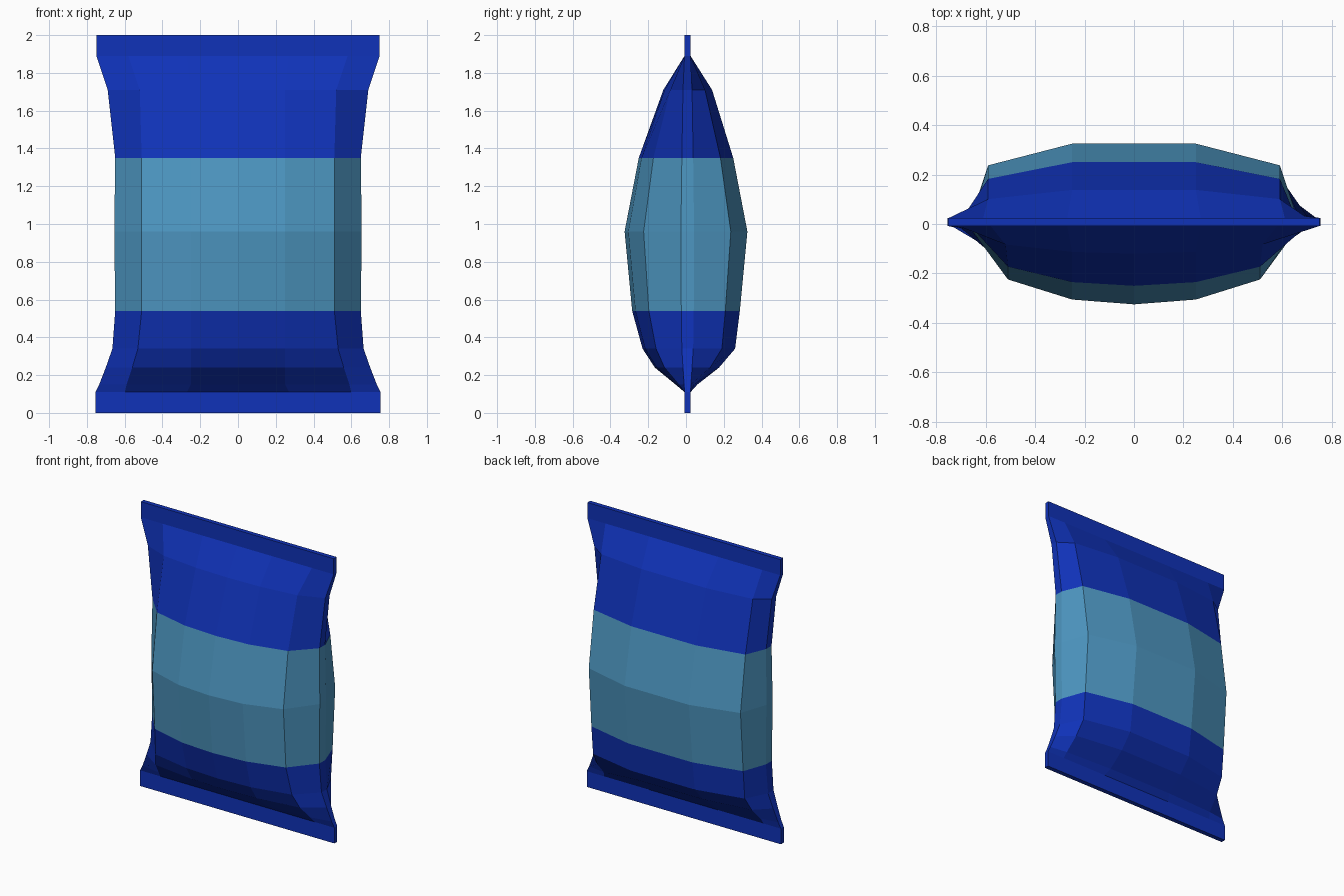
import bpy, bmesh

if "Cube" in bpy.data.objects:
    bpy.data.objects.remove(bpy.data.objects["Cube"], do_unlink=True)


def material(name, rgb):
    mat = bpy.data.materials.new(name)
    mat.use_nodes = True
    mat.diffuse_color = (*rgb, 1)
    mat.node_tree.nodes["Principled BSDF"].inputs["Base Color"].default_value = (*rgb, 1)
    return mat


BLUE = material("deep blue foil", (0.005, 0.032, 0.48))
LIGHT = material("light blue band", (0.075, 0.31, 0.54))

SEAL = 0.016      # half thickness of the pressed seals
MID_Y = 0.008     # plane of the seals
BAND = (0.54, 1.35)

# Height, half width, front y, back y, front corner x, back corner x, side half thickness
LEVELS = [
    (0.00, 0.755, -0.008, 0.024, 0.60, 0.62, SEAL),
    (0.11, 0.755, -0.008, 0.024, 0.60, 0.62, SEAL),
    (0.15, 0.735, -0.055, 0.060, 0.59, 0.61, 0.018),
    (0.24, 0.700, -0.165, 0.175, 0.56, 0.60, 0.024),
    (0.34, 0.665, -0.230, 0.260, 0.53, 0.59, 0.030),
    (BAND[0], 0.650, -0.285, 0.285, 0.51, 0.59, 0.033),
    (0.96, 0.655, -0.325, 0.325, 0.51, 0.59, 0.035),
    (BAND[1], 0.650, -0.250, 0.250, 0.51, 0.59, 0.030),
    (1.71, 0.690, -0.120, 0.138, 0.52, 0.59, 0.024),
    (1.89, 0.750, -0.008, 0.024, 0.58, 0.61, SEAL),
    (2.00, 0.750, -0.008, 0.024, 0.58, 0.61, SEAL),
]


def ring(bm, z, w, front, back, fx, bx, side):
    """One closed cross-section, starting at the right edge and running along the front."""
    puffed = front < -0.02
    quarter, f_corner, b_corner = (0.94, 0.69, 0.73) if puffed else (1, 1, 1)
    q = 0.25 if puffed else 0.27
    outline = [(-w, MID_Y - side), (-fx, front * f_corner), (-q, front * quarter), (0, front),
               (q, front * quarter), (fx, front * f_corner), (w, MID_Y - side),
               (w, MID_Y + side), (bx, back * b_corner), (q, back),
               (-q, back), (-bx, back * b_corner), (-w, MID_Y + side)]
    return [bm.verts.new((x, y, z)) for x, y in outline]


# Puffed bag with flat seals at both ends
bm = bmesh.new()
rings = [ring(bm, *level) for level in LEVELS]
for low, high in zip(rings, rings[1:]):
    for i in range(len(low)):
        j = (i + 1) % len(low)
        bm.faces.new((low[i], low[j], high[j], high[i]))
bm.faces.new(list(reversed(rings[0])))
bm.faces.new(rings[-1])
bmesh.ops.recalc_face_normals(bm, faces=bm.faces[:])

# Light band round the middle
for face in bm.faces:
    face.material_index = int(BAND[0] < face.calc_center_median().z < BAND[1])

mesh = bpy.data.meshes.new("snack_bag")
bm.to_mesh(mesh)
bm.free()
mesh.materials.append(BLUE)
mesh.materials.append(LIGHT)
bag = bpy.data.objects.new("snack_bag", mesh)
bpy.context.collection.objects.link(bag)
